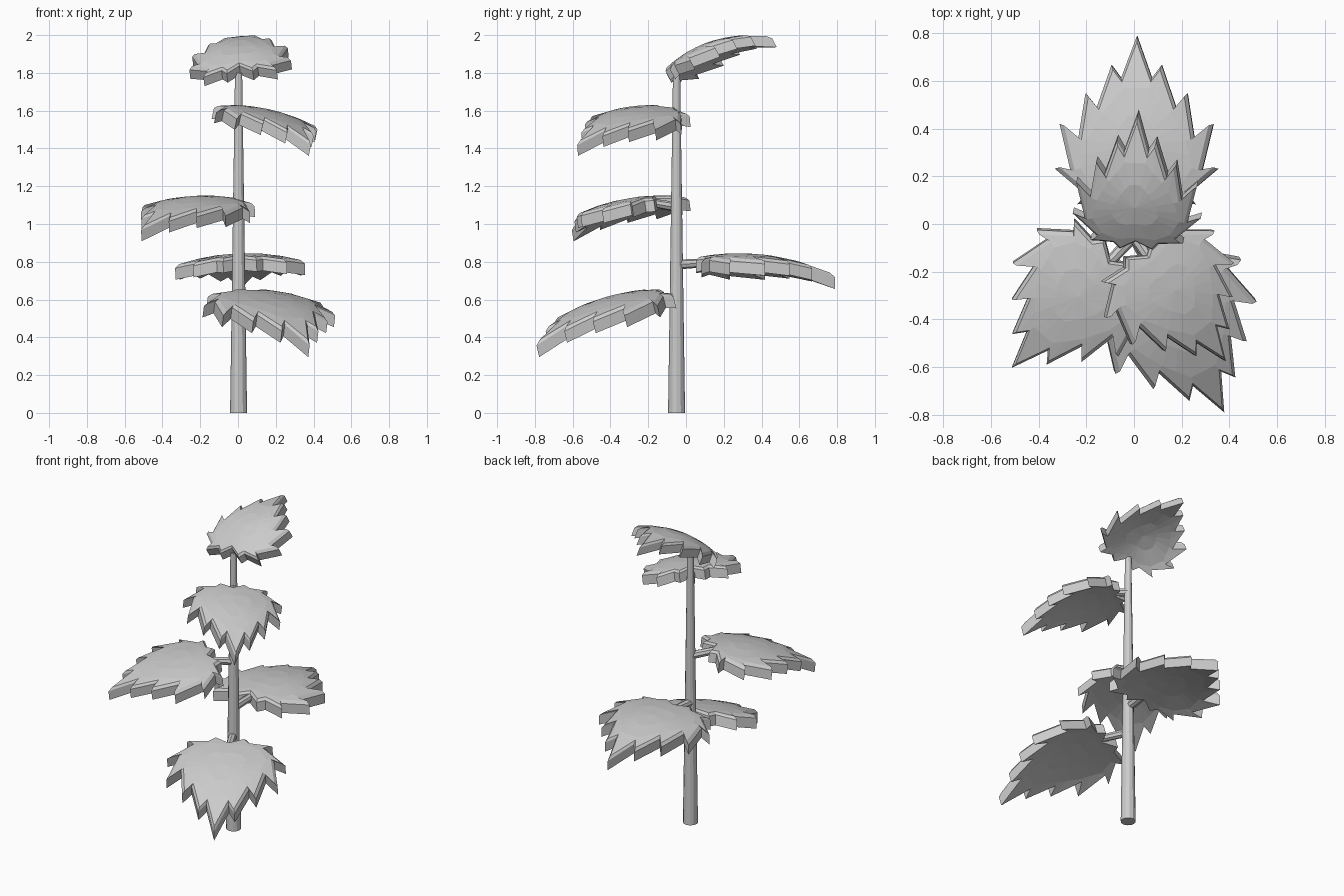
import bpy, bmesh
from math import radians, atan2
from mathutils import Vector, Matrix

if "Cube" in bpy.data.objects:
    bpy.data.objects.remove(bpy.data.objects["Cube"])

# Half of the toothed leaf outline, from tip round to the stalk notch
HALF = [(0.095, 0.74), (0.155, 0.82), (0.245, 0.56), (0.315, 0.645), (0.36, 0.36),
        (0.475, 0.455), (0.405, 0.16), (0.505, 0.18), (0.315, 0.02), (0.365, -0.04),
        (0.18, -0.025), (0.13, -0.085)]
OUTLINE = [(0, 1)] + HALF + [(0, 0)] + [(-x, y) for x, y in reversed(HALF)]
N = len(OUTLINE)
# Smoothed outline: each tooth pulled back between its neighbouring valleys
SMOOTH = [Vector(p) if i % 2 else (Vector(OUTLINE[i - 1]) + Vector(OUTLINE[(i + 1) % N])) / 2
          for i, p in enumerate(OUTLINE)]
CENTRE = Vector((0, 0.32))
STEM_Y = -0.05


def make_object(name, bm):
    bmesh.ops.recalc_face_normals(bm, faces=bm.faces)
    me = bpy.data.meshes.new(name)
    bm.to_mesh(me)
    bm.free()
    ob = bpy.data.objects.new(name, me)
    bpy.context.collection.objects.link(ob)
    return ob


def rod(name, a, b, r1, r2, sides):
    a, b = Vector(a), Vector(b)
    d = b - a
    bm = bmesh.new()
    m = Matrix.Translation((a + b) / 2) @ d.to_track_quat('Z', 'Y').to_matrix().to_4x4()
    bmesh.ops.create_cone(bm, cap_ends=True, segments=sides, radius1=r1, radius2=r2,
                          depth=d.length, matrix=m)
    return make_object(name, bm)


def leaf(name, pos, heading, pitch, roll, size, bend, thick):
    """Domed thick leaf: closed shell made of concentric rings, toothed at the rim."""
    bm = bmesh.new()

    def vert(q, dz):
        z = -bend * (q.x ** 2 + (q.y - 0.25) ** 2)
        return bm.verts.new((q.x, q.y, z + dz))

    def ring(pts, k, dz):
        return [vert(CENTRE + (Vector(p) - CENTRE) * k, dz) for p in pts]

    rings = [ring(p, k, dz) for p, k, dz in [
        (SMOOTH, 0.45, 0), (SMOOTH, 0.85, 0), (OUTLINE, 0.94, 0), (OUTLINE, 1, -0.02),
        (OUTLINE, 1, -thick), (SMOOTH, 0.9, -thick), (SMOOTH, 0.45, -thick)]]
    for r, s in zip(rings, rings[1:]):
        for i in range(N):
            bm.faces.new((r[i], s[i], s[(i + 1) % N], r[(i + 1) % N]))
    for r, dz in ((rings[0], 0), (rings[-1], -thick)):
        c = vert(CENTRE, dz)
        for i in range(N):
            bm.faces.new((c, r[i], r[(i + 1) % N]))
    m = (Matrix.Translation(pos)
         @ Matrix.Rotation(atan2(-heading[0], heading[1]), 4, 'Z')
         @ Matrix.Rotation(radians(pitch), 4, 'X')
         @ Matrix.Rotation(radians(roll), 4, 'Y') @ Matrix.Scale(size, 4))
    bm.transform(m)
    make_object(name, bm)
    return m


# Main stem
rod("stem", (0.003, STEM_Y, 0), (0.003, STEM_Y, 1.80), 0.045, 0.019, 12)

# Leaves: notch position, heading, pitch, roll, size, bend, thickness, stalk height on stem
LEAVES = [
    ("top_leaf", (0.005, -0.085, 1.86), (-0.01, 1), 28, -6, 0.535, 0.45, 0.12, None),
    ("upper_leaf", (0.06, -0.135, 1.635), (0.61, -0.79), -11, -6, 0.58, 0.3, 0.12, 1.565),
    ("left_leaf", (-0.1, -0.16, 1.16), (-0.67, -0.74), -7, -4, 0.625, 0.3, 0.115, 1.09),
    ("back_leaf", (0.008, 0.11, 0.845), (0, 1), 0, -2, 0.68, 0.3, 0.11, 0.785),
    ("lower_leaf", (0.087, -0.22, 0.665), (0.455, -0.89), -15, 0, 0.70, 0.3, 0.11, 0.61),
]
for name, pos, head, pitch, roll, size, bend, thick, z in LEAVES:
    m = leaf(name, pos, head, pitch, roll, size, bend, thick)
    # Stalk joining the leaf to the stem
    if z:
        rod(name + "_stalk", (0, STEM_Y, z), m @ Vector((0, 0.06, -0.07)), 0.026, 0.022, 8)
